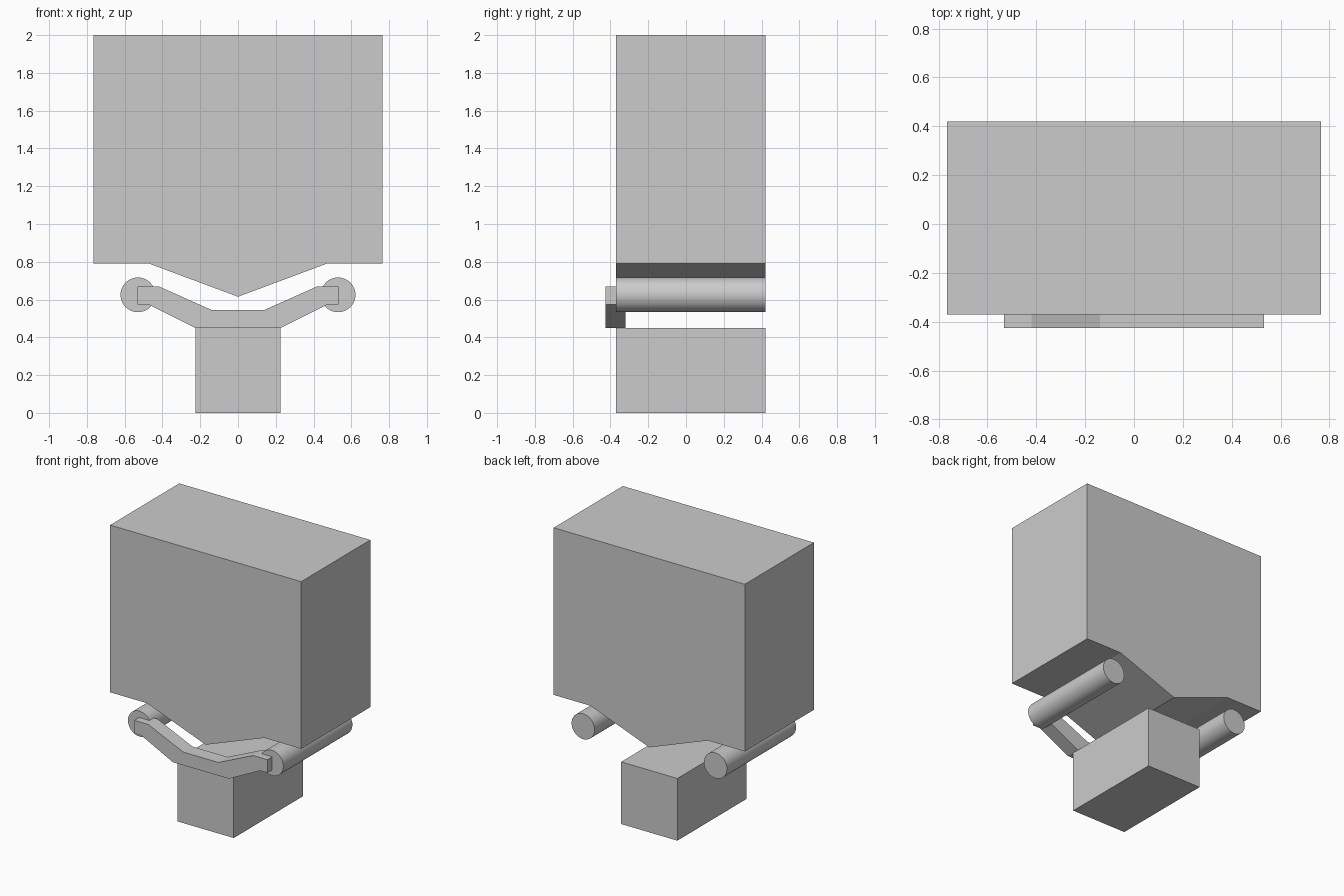
import bpy, bmesh, math

if "Cube" in bpy.data.objects:
    bpy.data.objects.remove(bpy.data.objects["Cube"])

Y_FRONT, Y_BACK = -0.37, 0.42

grey = bpy.data.materials.new("plain grey")
grey.diffuse_color = (0.6, 0.6, 0.6, 1)
grey.use_nodes = True
grey.node_tree.nodes["Principled BSDF"].inputs["Base Color"].default_value = grey.diffuse_color


def mirrored(half):
    """Close a right-half (x, z) outline with its mirror image, sharing points on x = 0."""
    return half + [(-x, z) for x, z in reversed(half) if x > 0]


def extrude_profile(name, outline, y0, y1):
    """Extrude an (x, z) outline along y."""
    bm = bmesh.new()
    face = bm.faces.new([bm.verts.new((x, y0, z)) for x, z in outline])
    ext = bmesh.ops.extrude_face_region(bm, geom=[face])
    verts = [g for g in ext["geom"] if isinstance(g, bmesh.types.BMVert)]
    bmesh.ops.translate(bm, verts=verts, vec=(0, y1 - y0, 0))
    bmesh.ops.recalc_face_normals(bm, faces=bm.faces[:])
    mesh = bpy.data.meshes.new(name)
    bm.to_mesh(mesh)
    bm.free()
    obj = bpy.data.objects.new(name, mesh)
    bpy.context.collection.objects.link(obj)
    mesh.materials.append(grey)
    return obj


# Large upper block with a shallow V-shaped underside
extrude_profile("upper_block", mirrored(
    [(0, 0.615), (0.47, 0.79), (0.765, 0.79), (0.765, 2.0)]), Y_FRONT, Y_BACK)

# Pedestal under the bracket
extrude_profile("base_block", mirrored([(0.225, 0), (0.225, 0.45)]), Y_FRONT, Y_BACK)

# Cranked bracket across the front, joining base and rollers
extrude_profile("bracket", mirrored(
    [(0.225, 0.45), (0.475, 0.575), (0.533, 0.575),
     (0.533, 0.67), (0.42, 0.67), (0.14, 0.545)]), -0.425, -0.32)

# Rollers running front to back on each side
for side, x in (("left", -0.53), ("right", 0.53)):
    bpy.ops.mesh.primitive_cylinder_add(
        vertices=48, radius=0.092, depth=Y_BACK - Y_FRONT,
        location=(x, (Y_FRONT + Y_BACK) / 2, 0.625), rotation=(math.pi / 2, 0, 0))
    roller = bpy.context.object
    roller.name = side + "_roller"
    roller.data.materials.append(grey)
    bpy.ops.object.shade_smooth_by_angle(angle=math.radians(30))
